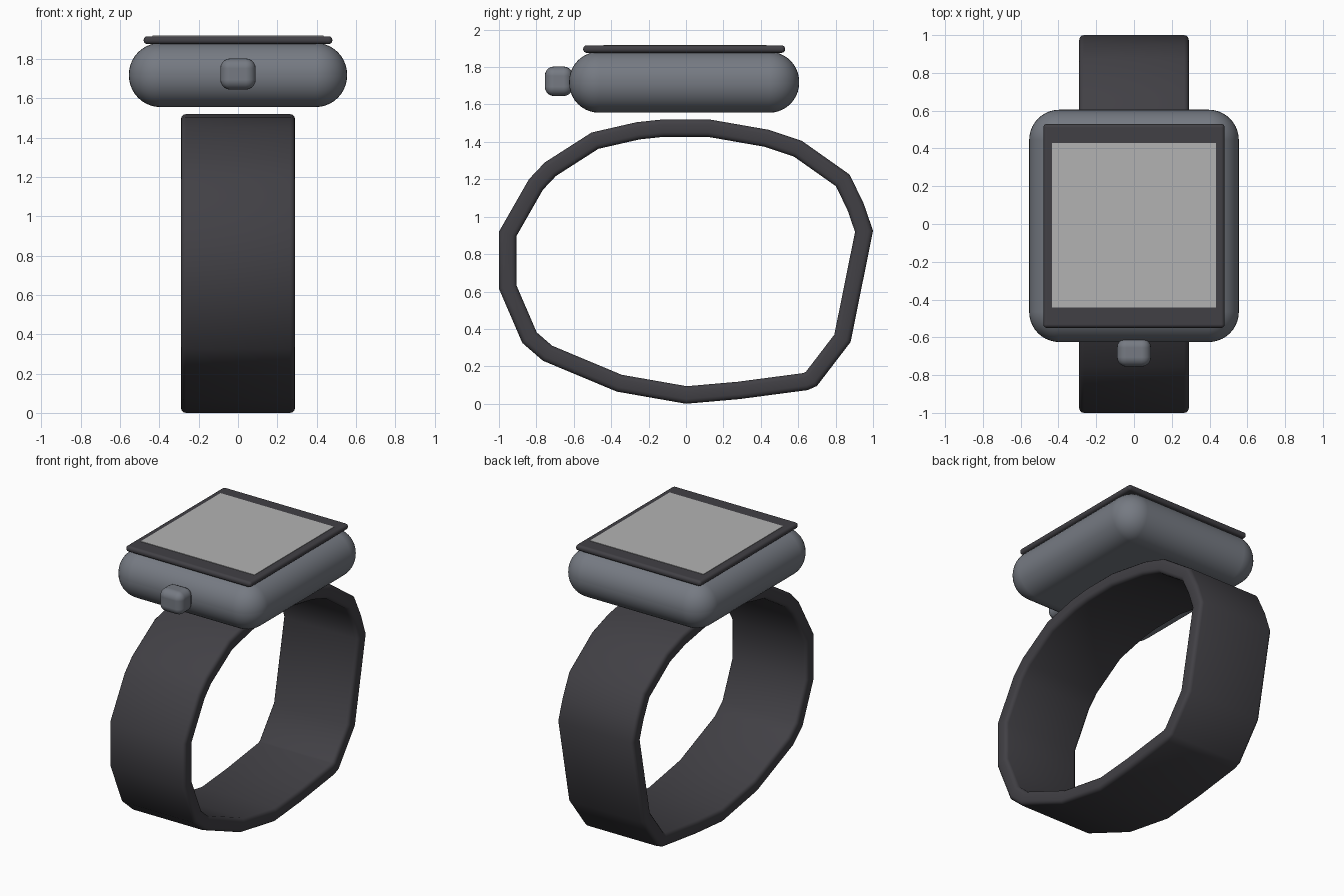
import bpy, bmesh, math
from mathutils import Vector

default = bpy.data.objects.get("Cube")
if default:
    bpy.data.objects.remove(default, do_unlink=True)


def material(name, colour):
    m = bpy.data.materials.new(name)
    m.use_nodes = True
    m.diffuse_color = (*colour, 1)
    m.node_tree.nodes["Principled BSDF"].inputs["Base Color"].default_value = (*colour, 1)
    return m


grey = material("metal grey", (0.18, 0.195, 0.225))
black = material("soft black", (0.053, 0.051, 0.059))
pale = material("screen grey", (0.45, 0.45, 0.45))


def add_object(name, bm, mat):
    bmesh.ops.recalc_face_normals(bm, faces=bm.faces)
    mesh = bpy.data.meshes.new(name)
    bm.to_mesh(mesh)
    bm.free()
    mesh.materials.append(mat)
    obj = bpy.data.objects.new(name, mesh)
    bpy.context.collection.objects.link(obj)
    bpy.ops.object.select_all(action="DESELECT")
    obj.select_set(True)
    bpy.context.view_layer.objects.active = obj
    bpy.ops.object.shade_smooth_by_angle(angle=math.radians(60))
    return obj


def rounded_box(name, low, high, radius, segments, mat):
    low, high = Vector(low), Vector(high)
    bm = bmesh.new()
    bmesh.ops.create_cube(bm, size=1)
    for v in bm.verts:
        v.co = (low + high) / 2 + v.co * (high - low)
    obj = add_object(name, bm, mat)
    if radius:
        bevel = obj.modifiers.new("rounding", "BEVEL")
        bevel.width = radius
        bevel.segments = segments
        bevel.limit_method = "NONE"
        bevel.harden_normals = True
    return obj


# Watch body, glass, lit screen and crown
rounded_box("case", (-0.555, -0.625, 1.556), (0.555, 0.605, 1.882), 0.16, 10, grey)
rounded_box("glass", (-0.48, -0.55, 1.876), (0.48, 0.53, 1.916), 0.019, 4, black)
rounded_box("screen", (-0.435, -0.442, 1.913), (0.435, 0.43, 1.919), 0, 1, pale)
rounded_box("crown", (-0.09, -0.755, 1.645), (0.09, -0.605, 1.803), 0.05, 5, grey)

# Strap: outer side profile (y, z), clockwise from the top
profile = [Vector(p) for p in (
    (-0.125, 1.52), (0.125, 1.52), (0.44, 1.465), (0.62, 1.405), (0.875, 1.225),
    (0.95, 1.07), (1.0, 0.925), (0.88, 0.33), (0.70, 0.095), (0.65, 0.073),
    (0.286, 0.025), (0, 0), (-0.37, 0.065), (-0.765, 0.23), (-0.875, 0.325),
    (-1.0, 0.615), (-1.0, 0.92), (-0.84, 1.2), (-0.755, 1.29), (-0.505, 1.45),
    (-0.265, 1.505))]


def inward(i):
    """Mitred inward direction at a profile point."""
    here = profile[i]
    a = (here - profile[i - 1]).normalized()
    b = (profile[(i + 1) % len(profile)] - here).normalized()
    na, nb = Vector((a.y, -a.x)), Vector((b.y, -b.x))
    return (na + nb) / (1 + na.dot(nb))


# Strap cross-section: (x, depth) rectangle with rounded corners
half, thick, r, steps = 0.29, 0.093, 0.025, 3
section = []
for corner, (cx, cd) in enumerate(((half - r, thick - r), (r - half, thick - r),
                                   (r - half, r), (half - r, r))):
    for s in range(steps + 1):
        t = (corner + s / steps) * math.pi / 2
        section.append((cx + r * math.cos(t), cd + r * math.sin(t)))

bm = bmesh.new()
rings = []
for i, p in enumerate(profile):
    n = inward(i)
    rings.append([bm.verts.new((x, *(p + n * d))) for x, d in section])
for i, ring in enumerate(rings):
    nxt = rings[(i + 1) % len(rings)]
    for j in range(len(ring)):
        k = (j + 1) % len(ring)
        bm.faces.new((ring[j], ring[k], nxt[k], nxt[j]))
add_object("strap", bm, black)
